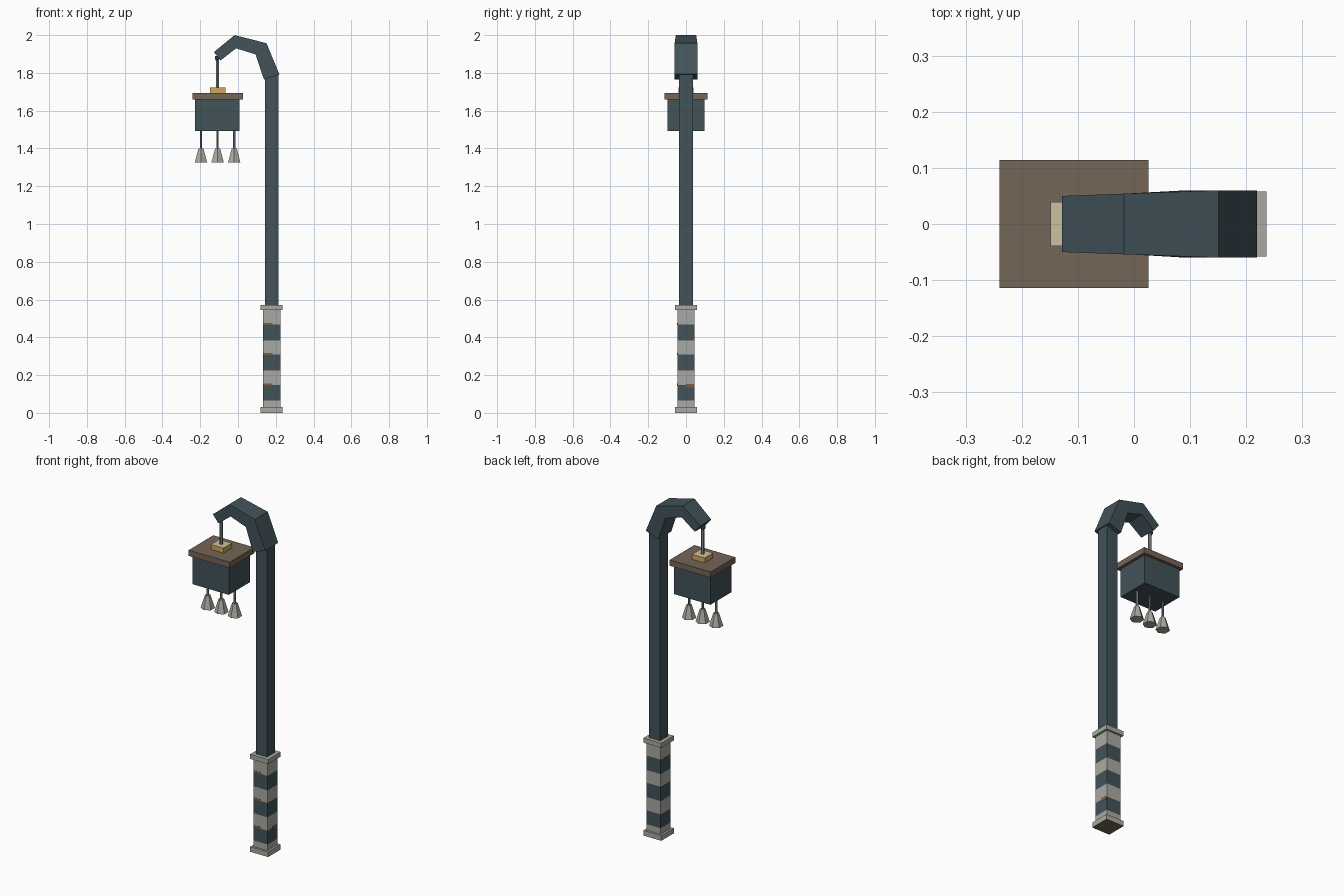
import bpy
import bmesh
import math
from mathutils import Matrix, Vector

old = bpy.data.objects.get("Cube")
if old:
    bpy.data.objects.remove(old, do_unlink=True)


def material(name, srgb):
    rgba = [((c / 255 + 0.055) / 1.055) ** 2.4 for c in srgb] + [1]
    mat = bpy.data.materials.new(name)
    mat.use_nodes = True
    mat.diffuse_color = rgba
    mat.node_tree.nodes["Principled BSDF"].inputs["Base Color"].default_value = rgba
    return mat


SLATE = material("dark slate", (66, 83, 89))
STONE = material("pale stone", (170, 170, 162))
WOOD = material("brown wood", (117, 101, 86))
GOLD = material("gold", (208, 168, 95))
CREAM = material("cream", (204, 194, 160))
METAL = material("grey metal", (130, 135, 135))
RUST = material("rust", (125, 92, 70))


def finish(name, bm, *mats):
    bmesh.ops.recalc_face_normals(bm, faces=bm.faces)
    mesh = bpy.data.meshes.new(name)
    bm.to_mesh(mesh)
    bm.free()
    for mat in mats:
        mesh.materials.append(mat)
    obj = bpy.data.objects.new(name, mesh)
    bpy.context.collection.objects.link(obj)
    return obj


def box(name, x, half_x, half_y, low, high, *mats, rule=None, y=0):
    bm = bmesh.new()
    scale = Matrix.Diagonal((2 * half_x, 2 * half_y, high - low, 1))
    place = Matrix.Translation((x, y, (low + high) / 2))
    bmesh.ops.create_cube(bm, size=1, matrix=place @ scale)
    bm.normal_update()
    if rule:
        for face in bm.faces:
            face.material_index = rule(face)
    return finish(name, bm, *mats)


def lathe(name, x, profile, sides, mat):
    """Faceted solid from (radius, height) pairs, with a corner facing front."""
    bm = bmesh.new()
    rings = [[bm.verts.new((x + r * math.sin(2 * math.pi * i / sides),
                            -r * math.cos(2 * math.pi * i / sides), z))
              for i in range(sides)] for r, z in profile]
    for a, b in zip(rings, rings[1:]):
        for i in range(sides):
            j = (i + 1) % sides
            bm.faces.new((a[i], a[j], b[j], b[i]))
    bm.faces.new(rings[0])
    bm.faces.new(rings[-1])
    return finish(name, bm, mat)


POST_X, LAMP_X = 0.178, -0.108

# Banded base between two stone collars
BASE_HALF = 0.046
box("bottom_collar", POST_X, 0.058, 0.058, 0, 0.03, STONE, WOOD,
    rule=lambda f: int(f.normal.z < -0.5))
box("top_collar", POST_X, 0.058, 0.058, 0.545, 0.572, STONE)
levels = [0.03, 0.066, 0.147, 0.225, 0.309, 0.383, 0.468, 0.545]
bm = bmesh.new()
bmesh.ops.create_cube(bm, size=1, matrix=Matrix.Translation((POST_X, 0, 0.2875))
                      @ Matrix.Diagonal((2 * BASE_HALF, 2 * BASE_HALF, 0.515, 1)))
for z in levels[1:-1]:
    bmesh.ops.bisect_plane(bm, geom=bm.verts[:] + bm.edges[:] + bm.faces[:],
                           plane_co=(0, 0, z), plane_no=(0, 0, 1))
for face in bm.faces:
    z = face.calc_center_median().z
    face.material_index = sum(z > level for level in levels[1:-1]) % 2
finish("banded_base", bm, STONE, SLATE)

# Thin worn patches on the band edges
for n, z in enumerate((0.15, 0.312, 0.471)):
    box(f"front_worn_patch_{n + 1}", POST_X - 0.02, 0.025, 0.001, z - 0.006, z + 0.006,
        RUST, y=-BASE_HALF)
box("right_worn_patch", POST_X + BASE_HALF, 0.001, 0.022, 0.134, 0.154, RUST, y=0.023)

# Post
box("post", POST_X, 0.036, 0.036, 0.57, 1.8, SLATE)

# Bent arm: upper and lower edge points with half widths
arm = [((-0.128, 1.91), (-0.092, 1.866), 0.05), ((-0.018, 2.0), (-0.01, 1.93), 0.054),
       ((0.151, 1.957), (0.093, 1.898), 0.06), ((0.219, 1.793), (0.138, 1.764), 0.06)]
bm = bmesh.new()
rings = [[bm.verts.new((p[0], s * w, p[1]))
          for p, s in ((top, -1), (top, 1), (low, 1), (low, -1))]
         for top, low, w in arm]
for a, b in zip(rings, rings[1:]):
    for i in range(4):
        j = (i + 1) % 4
        bm.faces.new((a[i], a[j], b[j], b[i]))
bm.faces.new(rings[0])
bm.faces.new(rings[-1])
finish("bent_arm", bm, SLATE)

# Hanging lantern box
lathe("hanging_eye", LAMP_X - 0.002, [(0.008, 1.865), (0.014, 1.875), (0.014, 1.89)], 6, SLATE)
lathe("hanging_rod", LAMP_X, [(0.009, 1.71), (0.009, 1.89)], 6, METAL)
box("gold_mount", LAMP_X, 0.041, 0.039, 1.69, 1.723, GOLD, CREAM,
    rule=lambda f: int(f.normal.z > 0.5))
box("roof", LAMP_X + 0.001, 0.133, 0.114, 1.66, 1.694, WOOD)
box("lantern_box", LAMP_X - 0.001, 0.118, 0.098, 1.492, 1.665, SLATE)

# Three bells under the lantern
for side, dx in (("right", -0.088), ("middle", 0), ("left", 0.088)):
    x = LAMP_X + dx
    lathe(f"{side}_bell_rod", x, [(0.007, 1.39), (0.007, 1.5)], 6, METAL)
    lathe(f"{side}_bell", x, [(0.038, 1.325), (0.025, 1.368), (0.015, 1.4)], 6, STONE)
